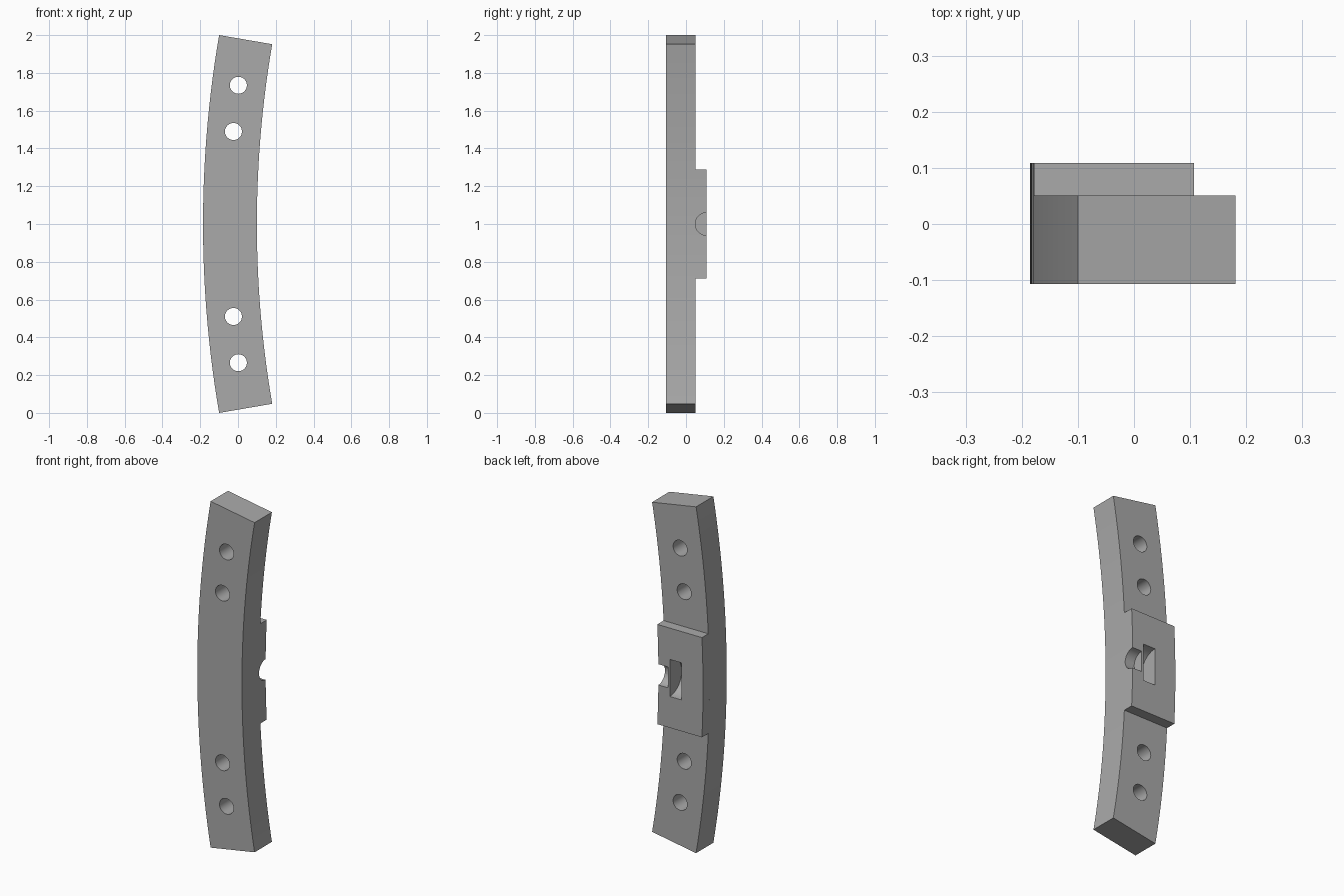
import bpy, bmesh
from math import sin, cos, asin, radians, pi
from mathutils import Matrix, Vector

if "Cube" in bpy.data.objects:
    bpy.data.objects.remove(bpy.data.objects["Cube"])

R_OUT, R_IN, R_MID = 5.92, 5.635, 5.78
CX, CZ = 5.735, 1.0
FRONT, BACK, PAD_BACK = -0.107, 0.051, 0.109

grey = bpy.data.materials.new("plain_grey")
grey.use_nodes = True
colour = (0.4, 0.4, 0.4, 1)
grey.diffuse_color = colour
grey.node_tree.nodes["Principled BSDF"].inputs["Base Color"].default_value = colour


def on_arc(radius, angle):
    return CX - radius * cos(angle), CZ + radius * sin(angle)


def arc(radius, half_angle, steps):
    return [on_arc(radius, half_angle * (2 * i / steps - 1)) for i in range(steps + 1)]


def curved_slab(name, outer_half, inner_half, y0, y1, steps):
    """Extrude the area between two concentric arcs along y."""
    outline = arc(R_OUT, outer_half, steps) + arc(R_IN, inner_half, steps)[::-1]
    bm = bmesh.new()
    face = bm.faces.new([bm.verts.new((x, y0, z)) for x, z in outline])
    new = bmesh.ops.extrude_face_region(bm, geom=[face])["geom"]
    bmesh.ops.translate(bm, vec=(0, y1 - y0, 0),
                        verts=[g for g in new if isinstance(g, bmesh.types.BMVert)])
    bmesh.ops.recalc_face_normals(bm, faces=bm.faces)
    return finish(name, bm)


def finish(name, bm):
    mesh = bpy.data.meshes.new(name)
    bm.to_mesh(mesh)
    bm.free()
    mesh.materials.append(grey)
    ob = bpy.data.objects.new(name, mesh)
    bpy.context.collection.objects.link(ob)
    return ob


def cylinder(name, centre, radius, length, axis):
    bm = bmesh.new()
    turn = Vector((0, 0, 1)).rotation_difference(Vector(axis)).to_matrix().to_4x4()
    bmesh.ops.create_cone(bm, cap_ends=True, segments=48, radius1=radius, radius2=radius,
                          depth=length, matrix=Matrix.Translation(centre) @ turn)
    ob = finish(name, bm)
    ob.hide_render = True
    return ob


# Curved bar and the raised pad with level ends on its back
half = asin(1 / R_OUT)
bar = curved_slab("curved_bar", half, half, FRONT, BACK, 48)
PAD_HALF = 0.288
pad = curved_slab("back_pad", asin(PAD_HALF / R_OUT), asin(PAD_HALF / R_IN), BACK, PAD_BACK, 16)

# Four bolt holes along the middle of the bar
holes = []
for angle in (4.86, 7.3):
    for side in (-1, 1):
        x, z = on_arc(R_MID, radians(side * angle))
        holes.append(cylinder("hole_cutter", (x, 0, z), 0.045, 1, (0, 1, 0)))

# Round channel from the inner edge, ending in a wider disc-shaped pocket
channel = cylinder("channel_cutter", (0.11, PAD_BACK, CZ), 0.06, 0.14, (1, 0, 0))
pocket = cylinder("pocket_cutter", (-0.011, PAD_BACK, CZ), 0.107, 0.075, (1, 0, 0))

for ob, cutters in ((bar, holes + [channel, pocket]), (pad, [channel, pocket])):
    bpy.ops.object.select_all(action="DESELECT")
    ob.select_set(True)
    bpy.context.view_layer.objects.active = ob
    for cutter in cutters:
        mod = ob.modifiers.new("cut", "BOOLEAN")
        mod.operation, mod.solver, mod.object = "DIFFERENCE", "EXACT", cutter
        bpy.ops.object.modifier_apply(modifier=mod.name)
    bpy.ops.object.shade_smooth_by_angle(angle=radians(30))

for cutter in holes + [channel, pocket]:
    bpy.data.objects.remove(cutter)
